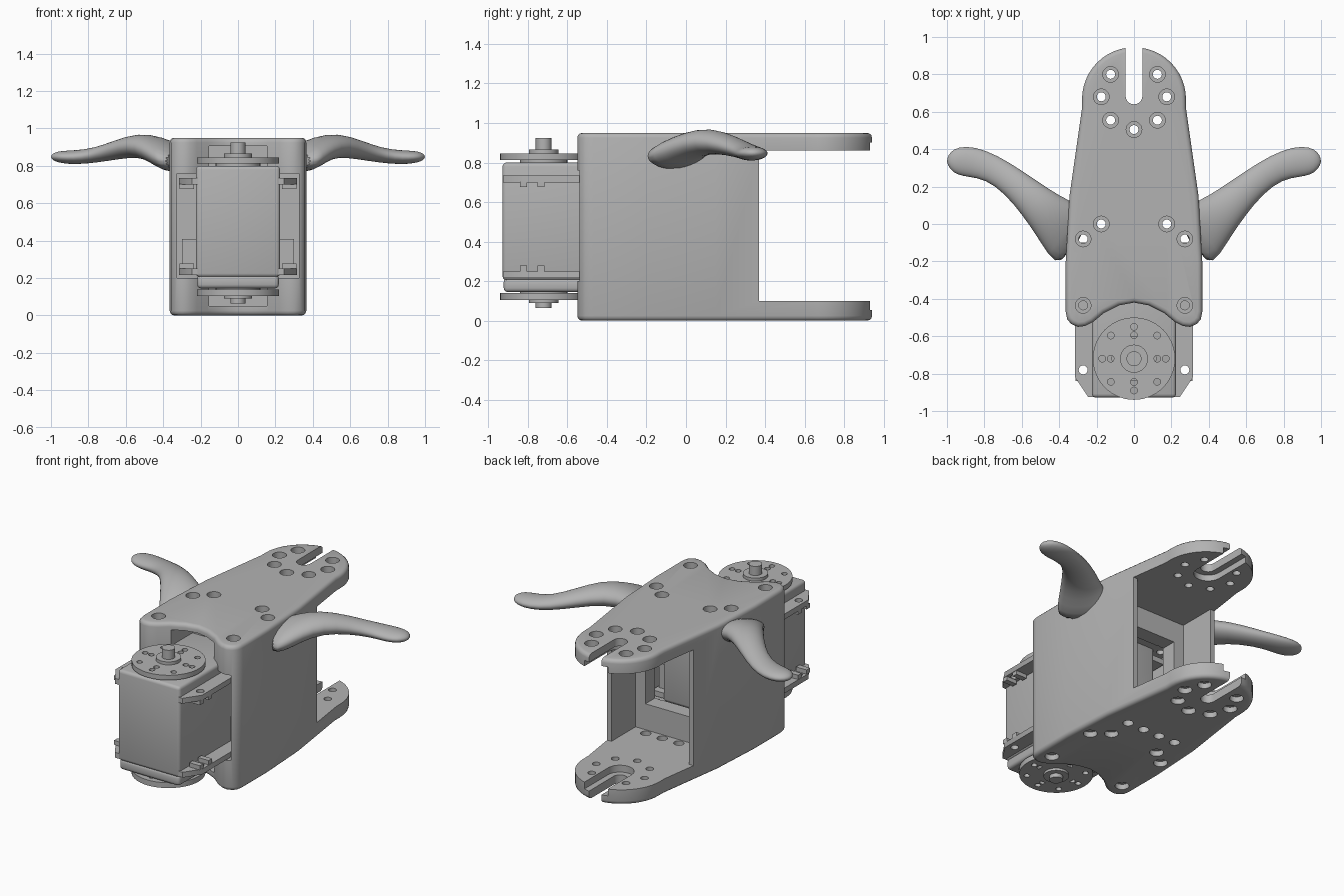
import bpy, bmesh, math
from mathutils import Vector

if "Cube" in bpy.data.objects:
    bpy.data.objects.remove(bpy.data.objects["Cube"])

grey = bpy.data.materials.new("mid_grey")
grey.use_nodes = True
GREY = (0.45, 0.45, 0.45, 1)
grey.diffuse_color = GREY
for node in grey.node_tree.nodes:
    if node.type == 'BSDF_PRINCIPLED':
        node.inputs["Base Color"].default_value = GREY


def finish(name, bm):
    bmesh.ops.recalc_face_normals(bm, faces=bm.faces)
    mesh = bpy.data.meshes.new(name)
    bm.to_mesh(mesh)
    bm.free()
    mesh.materials.append(grey)
    ob = bpy.data.objects.new(name, mesh)
    bpy.context.collection.objects.link(ob)
    return ob


def activate(ob):
    bpy.ops.object.select_all(action='DESELECT')
    ob.select_set(True)
    bpy.context.view_layer.objects.active = ob


def smooth(ob, angle=35):
    activate(ob)
    bpy.ops.object.shade_smooth_by_angle(angle=math.radians(angle))


def bevel(ob, width, segments=3):
    mod = ob.modifiers.new("rounding", 'BEVEL')
    mod.width, mod.segments = width, segments
    mod.limit_method, mod.angle_limit = 'ANGLE', math.radians(40)
    activate(ob)
    bpy.ops.object.modifier_apply(modifier=mod.name)


def cut(ob, cutter, operation='DIFFERENCE'):
    mod = ob.modifiers.new("cut", 'BOOLEAN')
    mod.object, mod.operation, mod.solver = cutter, operation, 'EXACT'
    activate(ob)
    bpy.ops.object.modifier_apply(modifier=mod.name)
    bpy.data.objects.remove(cutter)


def prism(name, outline, z0, z1):
    bm = bmesh.new()
    face = bm.faces.new([bm.verts.new((x, y, z0)) for x, y in outline])
    new = bmesh.ops.extrude_face_region(bm, geom=[face])["geom"]
    verts = [v for v in new if isinstance(v, bmesh.types.BMVert)]
    bmesh.ops.translate(bm, verts=verts, vec=(0, 0, z1 - z0))
    return finish(name, bm)


def box(name, x0, x1, y0, y1, z0, z1):
    return prism(name, [(x0, y0), (x1, y0), (x1, y1), (x0, y1)], z0, z1)


def disc(name, x, y, r, z0, z1, n=24, r2=None):
    bm = bmesh.new()
    bmesh.ops.create_cone(bm, cap_ends=True, segments=n, radius1=r,
                          radius2=r if r2 is None else r2, depth=z1 - z0)
    bmesh.ops.translate(bm, verts=bm.verts, vec=(x, y, (z0 + z1) / 2))
    return finish(name, bm)


def slot(half, z0, z1, y=0.685):
    # Open-ended slot with a round closed end
    arc = [(half * math.cos(a), y + half * math.sin(a))
           for a in [math.pi + math.pi * i / 12 for i in range(13)]]
    return prism("slot_cutter", arc + [(half, 1.2), (-half, 1.2)], z0, z1)


# Hollow frame: outline with a scooped front and a round fork end
half = [(0.08, -0.435), (0.16, -0.475), (0.22, -0.525), (0.26, -0.545), (0.3, -0.55),
        (0.335, -0.535), (0.357, -0.51), (0.365, -0.47), (0.365, -0.2),
        (0.345, 0.15), (0.278, 0.62)]
half += [(0.278 * math.cos(a), 0.667 + 0.278 * math.sin(a))
         for a in [math.pi / 2 * i / 12 for i in range(12)]]
outline = [(0, -0.42)] + half + [(0, 0.945)] + [(-x, y) for x, y in reversed(half)]
frame = prism("frame", outline, 0, 0.95)
bevel(frame, 0.025)

cut(frame, box("cutter", -1, 1, 0.37, 1.2, 0.1, 0.86))            # open fork
cut(frame, box("cutter", -0.282, 0.282, 0.12, 0.6, 0.1, 0.86))     # rear bay
cut(frame, box("cutter", -0.325, 0.325, -0.8, 0.02, 0.2, 0.76))    # front bay
cut(frame, box("cutter", -0.155, 0.155, -0.8, -0.25, 0.05, 0.905))  # hub channel
cut(frame, disc("cutter", 0, -0.72, 0.26, 0.05, 0.905, 48))
cut(frame, box("cutter", -0.21, 0.21, -0.1, 0.3, 0.27, 0.72))      # window
cut(frame, slot(0.045, -0.1, 1.1))
cut(frame, slot(0.085, 0.055, 0.9))

# Screw holes with counterbores on both plates
pairs = [(0.125, 0.8), (0.175, 0.68), (0.125, 0.555), (0.175, 0),
         (0.272, -0.08), (0.272, -0.435)]
holes = [(s * x, y) for x, y in pairs for s in (-1, 1)] + [(0, 0.505)]
for x, y in holes:
    cut(frame, disc("cutter", x, y, 0.024, -0.1, 1.1, 16))
    cut(frame, disc("cutter", x, y, 0.042, 0.91, 1.0, 20))
    cut(frame, disc("cutter", x, y, 0.042, -0.05, 0.035, 20))
for x in (-0.18, -0.06, 0.06, 0.18):
    cut(frame, disc("cutter", x, 0.16, 0.032, -0.1, 0.2, 16))
smooth(frame)


# Curved horn arms: elliptical sections lofted along a bent path
def arm(name, side):
    stations = [(0.29, -0.08, 0.82, 0.19, 0.06), (0.36, -0.035, 0.845, 0.165, 0.08),
                (0.43, 0.025, 0.885, 0.13, 0.072), (0.525, 0.115, 0.913, 0.1, 0.064),
                (0.645, 0.225, 0.887, 0.077, 0.052), (0.765, 0.305, 0.855, 0.073, 0.04),
                (0.87, 0.333, 0.845, 0.084, 0.038), (0.94, 0.338, 0.847, 0.076, 0.034),
                (0.98, 0.335, 0.848, 0.052, 0.025), (1.0, 0.333, 0.848, 0.012, 0.008)]
    bm = bmesh.new()
    rings = []
    n = 20
    for i, (x, y, z, w, h) in enumerate(stations):
        a, b = stations[max(i - 1, 0)], stations[min(i + 1, len(stations) - 1)]
        d = Vector((b[0] - a[0], b[1] - a[1])).normalized()
        ring = []
        for k in range(n):
            t = math.tau * k / n
            c = w * math.cos(t)
            ring.append(bm.verts.new((side * (x - d.y * c), y + d.x * c, z + h * math.sin(t))))
        rings.append(ring)
    for r0, r1 in zip(rings, rings[1:]):
        for k in range(n):
            bm.faces.new((r0[k], r0[(k + 1) % n], r1[(k + 1) % n], r1[k]))
    bm.faces.new(rings[0])
    bm.faces.new(rings[-1])
    ob = finish(name, bm)
    mod = ob.modifiers.new("soften", 'SUBSURF')
    mod.levels = mod.render_levels = 1
    smooth(ob, 60)


arm("left_arm", 1)
arm("right_arm", -1)

# Motor case and its rounded lower cover
case = box("motor_case", -0.225, 0.225, -0.928, -0.08, 0.205, 0.8)
bevel(case, 0.02)
smooth(case)
cover = box("motor_lower_cover", -0.218, 0.218, -0.922, -0.09, 0.145, 0.215)
bevel(cover, 0.02)
smooth(cover)

# Mounting flanges with chamfered corners, lugs and screw holes
for label, z0, z1, lug in (("upper", 0.7, 0.735, 0.675), ("lower", 0.215, 0.25, 0.25)):
    ear = [(0.245, -0.925), (0.315, -0.82), (0.315, -0.1)]
    flange = prism(label + "_flange", ear + [(-x, y) for x, y in reversed(ear)], z0, z1)
    for s in (-1, 1):
        cut(flange, disc("cutter", s * 0.272, -0.78, 0.024, 0, 1, 16))
        for y in (-0.84, -0.75, -0.25):
            xs = sorted((s * 0.235, s * 0.312))
            box(label + "_flange_lug", *xs, y, y + 0.035, lug, lug + 0.028)
    smooth(flange)
for s in (-1, 1):
    box("cable_socket", *sorted((s * 0.22, s * 0.3)), -0.4, -0.15, 0.24, 0.41)

# Round output plates with bolt holes, hub and shaft
for label, z0, z1, hub, shaft in (("top", 0.813, 0.845, (0.84, 0.865), (0.79, 0.925)),
                                  ("bottom", 0.105, 0.14, (0.09, 0.11), (0.065, 0.16))):
    plate = disc(label + "_output_plate", 0, -0.72, 0.22, z0, z1, 56)
    bolts = [(0.17, k * math.pi / 2) for k in range(4)]
    bolts += [(0.175, math.pi / 4 + k * math.pi / 2) for k in range(4)]
    bolts += [(0.125, 0), (0.125, math.pi), (0.125, math.pi / 2), (0.125, -math.pi / 2)]
    for r, a in bolts:
        cut(plate, disc("cutter", r * math.cos(a), -0.72 + r * math.sin(a), 0.018, 0, 1, 14))
    smooth(plate)
    smooth(disc(label + "_hub", 0, -0.72, 0.075, *hub, 32))
    smooth(disc(label + "_shaft", 0, -0.72, 0.04, *shaft, 24))
    smooth(disc(label + "_bearing", 0, -0.72, 0.12, min(z0, 0.78), max(z1, 0.16), 32)
           if label == "bottom" else disc("top_bearing", 0, -0.72, 0.12, 0.78, 0.82, 32))
